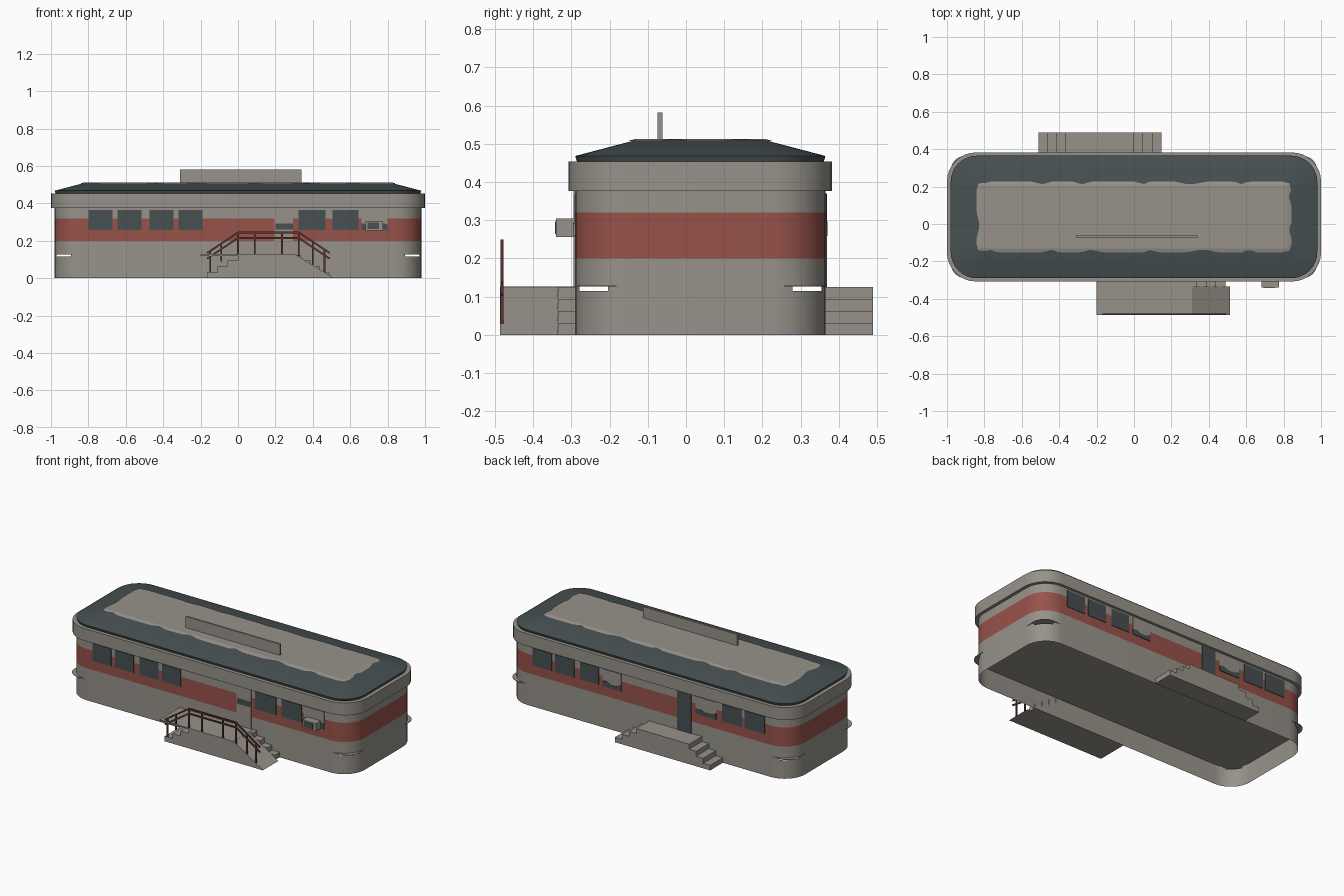
import bpy, bmesh, math
from mathutils import Vector

if "Cube" in bpy.data.objects:
    bpy.data.objects.remove(bpy.data.objects["Cube"])

CY = 0.0375          # centre line of the building in y
YF, YB = -0.29, 0.365  # front and back wall planes
SEG = 8


def mat(name, rgb):
    m = bpy.data.materials.new(name)
    m.diffuse_color = (*rgb, 1)
    m.use_nodes = True
    m.node_tree.nodes["Principled BSDF"].inputs["Base Color"].default_value = m.diffuse_color
    return m


GREY = mat("warm grey", (0.31, 0.29, 0.255))
RED = mat("brick red", (0.31, 0.085, 0.067))
SLATE = mat("dark slate", (0.062, 0.080, 0.084))
RUST = mat("rust brown", (0.11, 0.035, 0.025))


def finish(name, bm, mats, smooth=False):
    bmesh.ops.recalc_face_normals(bm, faces=bm.faces)
    me = bpy.data.meshes.new(name)
    bm.to_mesh(me)
    bm.free()
    for m in mats:
        me.materials.append(m)
    ob = bpy.data.objects.new(name, me)
    bpy.context.collection.objects.link(ob)
    if smooth:
        bpy.ops.object.select_all(action='DESELECT')
        ob.select_set(True)
        bpy.context.view_layer.objects.active = ob
        bpy.ops.object.shade_smooth_by_angle(angle=math.radians(25))
    return ob


def box(name, x0, x1, y0, y1, z0, z1, m):
    bm = bmesh.new()
    bmesh.ops.create_cube(bm, size=1)
    for v in bm.verts:
        v.co = (x0 + (v.co.x + .5) * (x1 - x0), y0 + (v.co.y + .5) * (y1 - y0),
                z0 + (v.co.z + .5) * (z1 - z0))
    return finish(name, bm, [m])


def extrude_profile(name, pts, y0, y1, m):
    """Extrude an x-z outline along y."""
    bm = bmesh.new()
    f = bm.faces.new([bm.verts.new((x, y0, z)) for x, z in pts])
    r = bmesh.ops.extrude_face_region(bm, geom=[f])
    for v in r['geom']:
        if isinstance(v, bmesh.types.BMVert):
            v.co.y = y1
    return finish(name, bm, [m])


def ring(hx, hy, r, z):
    """Rounded rectangle, SEG faces per corner."""
    out = []
    for i, (sx, sy) in enumerate([(1, 1), (-1, 1), (-1, -1), (1, -1)]):
        for j in range(SEG + 1):
            a = math.pi / 2 * (i + j / SEG)
            out.append((sx * (hx - r) + r * math.cos(a),
                        CY + sy * (hy - r) + r * math.sin(a), z))
    return out


def loft(rings, cap_start=False, cap_end=False):
    bm = bmesh.new()
    vs = [[bm.verts.new(p) for p in r] for r in rings]
    n = len(vs[0])
    for a, b in zip(vs, vs[1:]):
        for k in range(n):
            bm.faces.new((a[k], a[(k + 1) % n], b[(k + 1) % n], b[k]))
    if cap_start:
        bm.faces.new(vs[0][::-1])
    if cap_end:
        bm.faces.new(vs[-1])
    return bm


# Walls: open shell with a red stripe and a slit in each rounded corner
HX, HY, R = 0.98, 0.3275, 0.14
bm = loft([ring(HX, HY, R, z) for z in (0, 0.115, 0.127, 0.2, 0.32, 0.38)])
slits = []
for f in bm.faces:
    c = f.calc_center_median()
    if 0.2 < c.z < 0.32:
        f.material_index = 1
    if 0.115 < c.z < 0.127:
        ax, ay = abs(c.x) - (HX - R), abs(c.y - CY) - (HY - R)
        if ax > 0 and ay > 0 and 22 < math.degrees(math.atan2(ay, ax)) < 68:
            slits.append(f)
bmesh.ops.delete(bm, geom=slits, context='FACES')
finish("walls", bm, [GREY, RED], True)

# Floor, its tighter corners poking through the slits
finish("floor", loft([ring(HX, HY, 0.08, 0.127), ring(HX, HY, 0.08, 0.130)], True, True), [GREY])

# Overhanging trim band below the roof
finish("trim_band", loft([ring(HX - .01, HY - .01, R, 0.376), ring(1.0, 0.345, 0.155, 0.376),
                          ring(1.0, 0.345, 0.155, 0.453), ring(HX - .03, HY - .03, R, 0.453)]),
       [GREY], True)

# Roof: short lip and sloped sides up to a flat top
finish("roof", loft([ring(0.975, 0.322, 0.14, 0.45), ring(0.98, 0.3275, 0.14, 0.468),
                     ring(0.82, 0.1675, 0.03, 0.51)], False, True), [SLATE], True)

# Worn pale covering on the roof top, wavy edge draped onto the slope
bm = bmesh.new()
N = 30
ux, uy = 0.81, 0.16


def edge_points(hx, hy):
    pts = []
    for i in range(N * 2):
        pts.append((-hx + 2 * hx * i / (N * 2), -hy, 0, -1))
    for i in range(N // 2):
        pts.append((hx, -hy + 2 * hy * i / (N // 2), 1, 0))
    return pts + [(-x, -y, -a, -b) for x, y, a, b in pts]


inner, outer = [], []
for k, (x, y, nx, ny) in enumerate(edge_points(0.82, 0.1675)):
    w = 0.022 - 0.014 * max(0, math.sin(k * 0.62 + 0.8 * math.sin(k * 0.37))) ** 3
    corner = abs(abs(x) - 0.82) < 1e-6 and abs(abs(y) - 0.1675) < 1e-6
    if corner:
        nx, ny, w = math.copysign(.6, x), math.copysign(.6, y), 0.02
    inner.append(bm.verts.new((x, CY + y, 0.513)))
    outer.append(bm.verts.new((x + nx * w, CY + y + ny * w, 0.513 - w * 0.26)))
n = len(inner)
bm.faces.new(inner)
for k in range(n):
    bm.faces.new((inner[k], outer[k], outer[(k + 1) % n], inner[(k + 1) % n]))
finish("roof_covering", bm, [GREY])

# Blank board standing on the roof
box("roof_board", -0.31, 0.34, -0.074, -0.062, 0.505, 0.582, GREY)

# Windows: same layout on both long walls, turned by 180 degrees
WIN = [(-.80, -.67), (-.645, -.515), (-.473, -.345), (-.318, -.19),
       (.323, .467), (.505, .643), (.66, .80)]
BROKEN = {"front": (6,), "back": (3, 4)}
for side, s, yw in (("front", 1, YF), ("back", -1, YB)):
    for i, (a, b) in enumerate(WIN):
        x0, x1 = sorted((s * a, s * b))
        y0, y1 = yw - 0.003, yw + 0.003
        if i in BROKEN[side]:
            # broken pane: pale opening with a ragged strip of dark glass
            box(f"{side}_opening_{i}", x0, x1, y0, y1, 0.258, 0.366, GREY)
            w = x1 - x0
            prof = [(x0, .258), (x1, .258), (x1, .288), (x1 - .2 * w, .295),
                    (x1 - .45 * w, .28), (x0 + .25 * w, .283), (x0, .296)]
            extrude_profile(f"{side}_broken_glass_{i}", prof, yw - .005, yw + .005, SLATE)
        else:
            box(f"{side}_window_{i}", x0, x1, y0, y1, 0.258, 0.366, SLATE)

# Doors
box("front_door", .195, .295, YF - .004, YF + .004, .125, .376, GREY)
box("front_door_glass", .2, .293, YF - .006, YF + .002, .26, .292, SLATE)
box("back_door", -.293, -.195, YB - .004, YB + .004, .125, .37, SLATE)

# Cooling unit hanging from the last front window
box("cooling_unit", .682, .775, -.34, YF, .256, .305, GREY)
box("cooling_unit_grille", .692, .755, -.343, -.338, .264, .297, SLATE)


def stair_profile(x_low, x_high, top, steps=4):
    """Outline points climbing from x_low to the platform edge x_high."""
    pts = [(x_low, 0)]
    d = (x_high - x_low) / (steps - 1)
    for k in range(steps):
        x = x_low + k * d
        pts += [(x, top * k / steps), (x, top * (k + 1) / steps)]
    return pts[1:]


# Back platform with steps at both ends
T = 0.125
extrude_profile("back_steps", stair_profile(-.51, -.365, T) + stair_profile(.147, 0, T)[::-1],
                YB - .002, 0.49, GREY)

# Front platform: steps on the left, ramp on the right, slab on top
extrude_profile("front_platform_and_ramp",
                stair_profile(-.165, 0, T) + [(.31, T), (.513, 0)], -.487, -.335, GREY)
extrude_profile("front_side_steps", stair_profile(-.165, 0, T) + stair_profile(.49, .335, T)[::-1],
                -.335, YF + .002, GREY)
box("front_platform_slab", -.2, .31, -.487, YF, T - .006, T + .001, GREY)


# Railing along the front edge
def bar(name, p, q, t=0.009):
    """Square bar between two x-z points."""
    p, q = Vector((p[0], 0, p[1])), Vector((q[0], 0, q[1]))
    d = (q - p).normalized()
    s = Vector((-d.z, 0, d.x)) * t / 2
    pts = [p + s, q + s, q - s, p - s]
    return extrude_profile(name, [(v.x, v.z) for v in pts], -.486, -.478, RUST)


RAIL = [(-.165, .135), (0, .245), (.325, .245), (.49, .135)]
for drop, label in ((0, "top"), (.03, "middle")):
    for i in range(3):
        (xa, za), (xb, zb) = RAIL[i], RAIL[i + 1]
        bar(f"{label}_rail_{i}", (xa, za - drop), (xb, zb - drop))
for i, (x, z0, z1) in enumerate([(-.148, .03, .145), (-.09, .09, .185), (0, T, .245),
                                 (.09, T, .245), (.235, T, .245), (.325, .115, .245),
                                 (.4, .07, .195), (.462, .03, .153)]):
    bar(f"rail_post_{i}", (x, z0), (x, z1))
